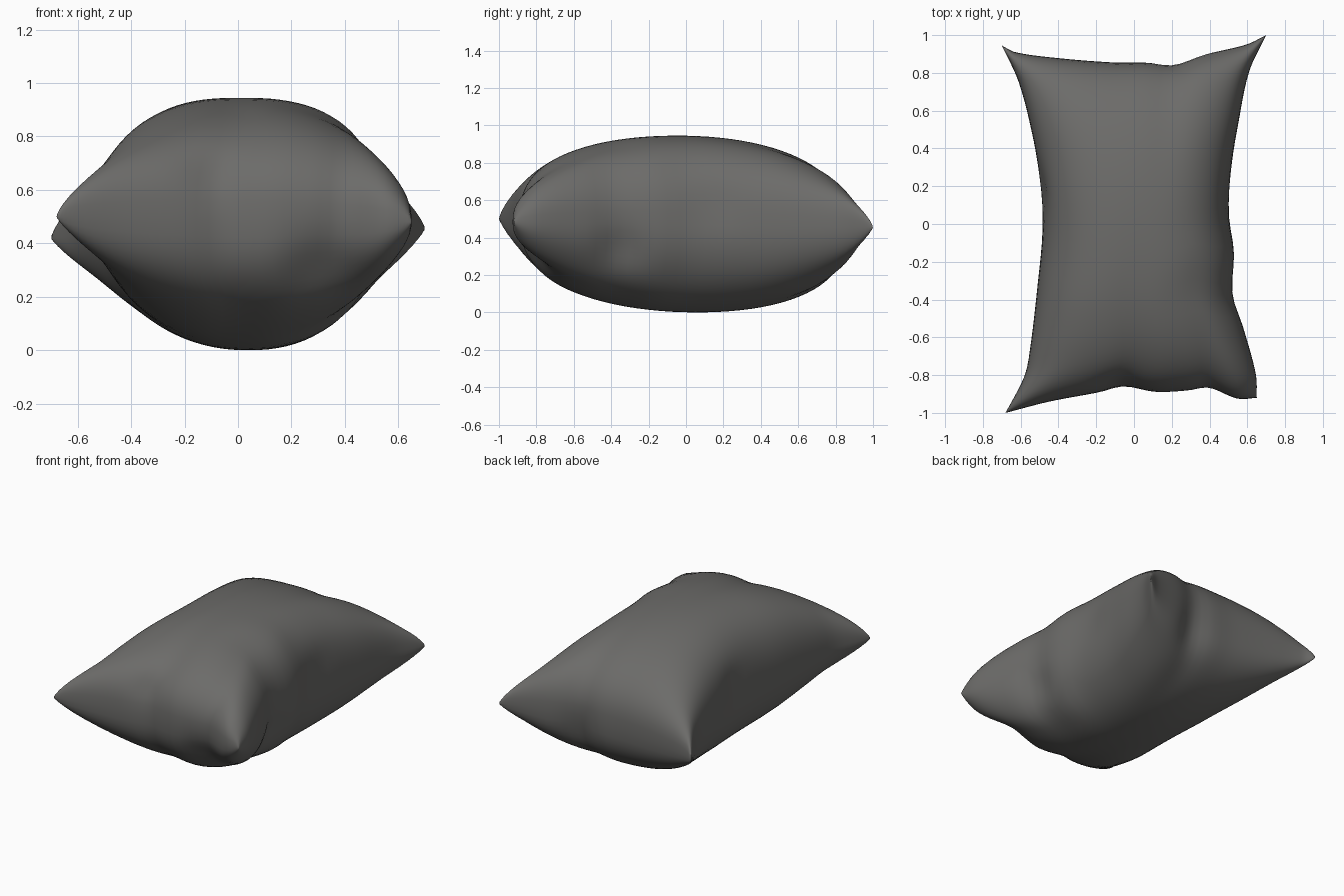
import bpy, bmesh, math
from mathutils import Vector

if "Cube" in bpy.data.objects:
    bpy.data.objects.remove(bpy.data.objects["Cube"])

N = 44  # grid cells per side

# Seam outline read as (position along edge, offset) points
LEFT = [(-1, -.68), (-.8, -.58), (-.65, -.55), (-.3, -.51), (0, -.485), (.3, -.505), (.5, -.535), (.8, -.61), (1, -.70)]
RIGHT = [(-1, .65), (-.87, .645), (-.6, .575), (-.43, .525), (-.2, .53), (0, .505), (.3, .52), (.5, .55), (.8, .61), (1, .70)]
FRONT = [(-1, -1.0), (-.65, -.94), (-.25, -.89), (-.06, -.86), (.2, -.89), (.45, -.885), (.62, -.87), (.85, -.925), (1, -.92)]
BACK = [(-1, .945), (-.9, .91), (-.6, .88), (-.15, .855), (.1, .855), (.3, .845), (.52, .895), (.85, .95), (1, 1.0)]

# Soft dents: centre, radius, push
DENTS = [
    ((.30, -.80, .33), .13, (-.01, .04, .02)),
    ((-.12, -.82, .65), .09, (0, .015, -.01)),
    ((.48, -.35, .35), .12, (-.03, 0, .01)),
    ((.46, .17, .58), .13, (-.015, 0, 0)),
    ((-.46, .17, .58), .13, (.02, 0, 0)),
    ((.25, .80, .33), .12, (0, -.025, .01)),
]


def curve(points, t):
    """Smooth interpolation through the outline points."""
    n = len(points)
    i = 0
    while i < n - 2 and t > points[i + 1][0]:
        i += 1

    def slope(k):
        a, b = points[max(k - 1, 0)], points[min(k + 1, n - 1)]
        return (b[1] - a[1]) / (b[0] - a[0])
    (x0, y0), (x1, y1) = points[i], points[i + 1]
    h = x1 - x0
    s = (t - x0) / h
    return (y0 * (2*s**3 - 3*s*s + 1) + y1 * (3*s*s - 2*s**3)
            + h * (slope(i) * (s**3 - 2*s*s + s) + slope(i + 1) * (s**3 - s*s)))


def puff(t, power, root, shift):
    """Rounded bulge profile, with its peak moved by shift."""
    t -= shift * (1 - t * t)
    return max(0, 1 - abs(t) ** power) ** root


def cushion_point(u, v, side):
    a, b = (u + 1) / 2, (v + 1) / 2
    x = curve(LEFT, v) * (1 - a) + curve(RIGHT, v) * a
    y = curve(FRONT, u) * (1 - b) + curve(BACK, u) * b
    # seam height drifts a little from corner to corner
    seam = (1 - b) * (.50 * (1 - a) + .48 * a) + b * (.42 * (1 - a) + .455 * a)
    if side > 0:
        w, flat = puff(u, 2.6, .38, 0) * puff(v, 2.1, .37, -.05), .945
    else:
        w, flat = puff(u, 2.2, .47, .06) * puff(v, 2.1, .37, .08), 0
    p = Vector((x, y, seam + (flat - seam) * w))
    out = Vector((0, 0, 0))
    for c, r, push in DENTS:
        out += Vector(push) * math.exp(-((p - Vector(c)).length / r) ** 2)
    return p + out


# Pillow: two puffed sheets joined along the seam
bm = bmesh.new()
verts = {}
for i in range(N + 1):
    for j in range(N + 1):
        u, v = (math.sin(math.pi / 2 * (2 * k / N - 1)) for k in (i, j))
        rim = i in (0, N) or j in (0, N)
        verts[i, j, 1] = bm.verts.new(cushion_point(u, v, 1))
        verts[i, j, -1] = verts[i, j, 1] if rim else bm.verts.new(cushion_point(u, v, -1))
for i in range(N):
    for j in range(N):
        for side in (1, -1):
            ring = [verts[k + (side,)] for k in ((i, j), (i + 1, j), (i + 1, j + 1), (i, j + 1))]
            bm.faces.new(ring[::side]).smooth = True

mesh = bpy.data.meshes.new("pillow")
bm.to_mesh(mesh)
bm.free()
pillow = bpy.data.objects.new("pillow", mesh)
bpy.context.collection.objects.link(pillow)

fabric = bpy.data.materials.new("dark grey fabric")
fabric.diffuse_color = (.15, .148, .142, 1)
fabric.use_nodes = True
fabric.node_tree.nodes["Principled BSDF"].inputs["Base Color"].default_value = fabric.diffuse_color
mesh.materials.append(fabric)
